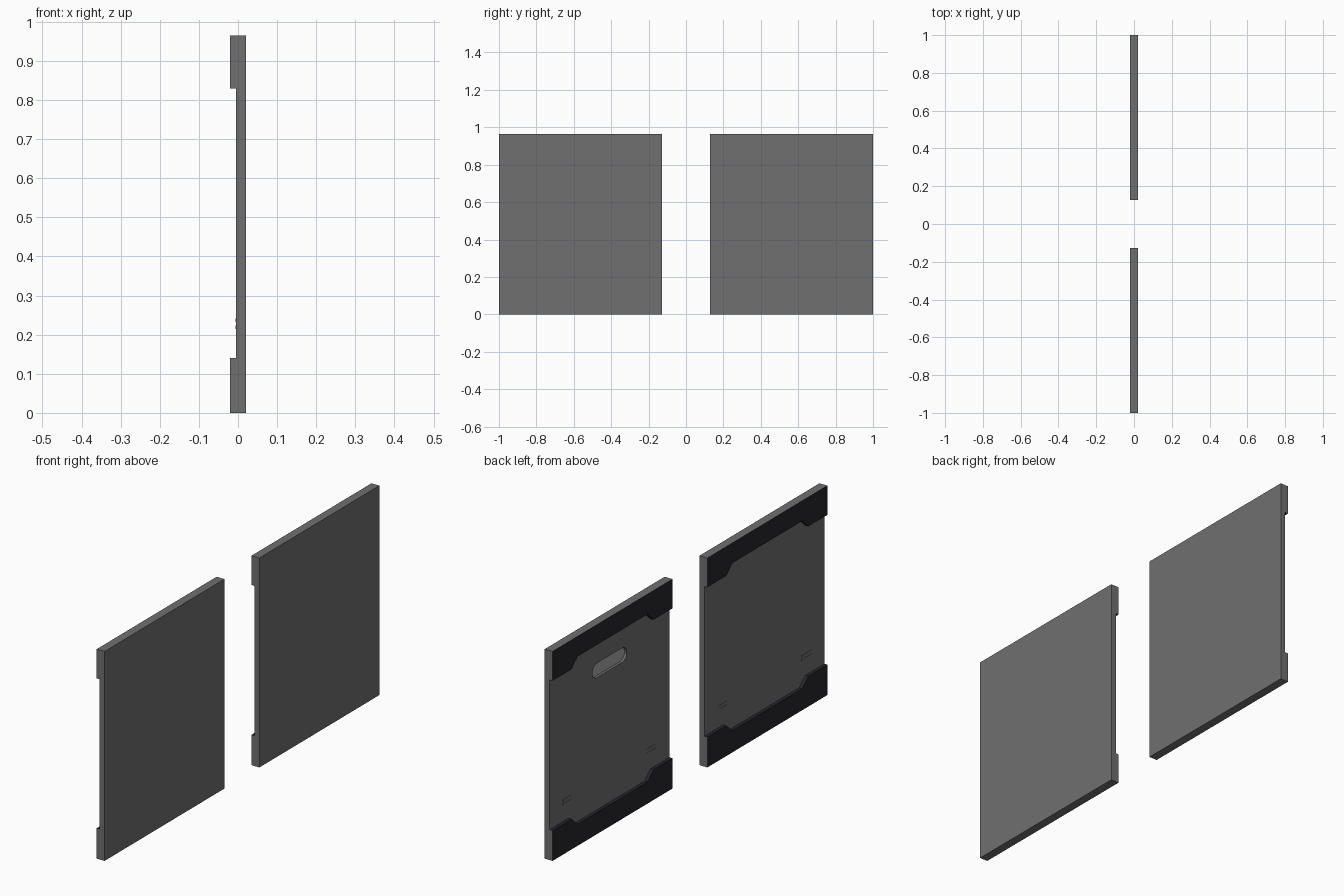
import bpy, bmesh, math

if "Cube" in bpy.data.objects:
    bpy.data.objects.remove(bpy.data.objects["Cube"])

Y0, Y1, H = 0.127, 1.0, 0.965      # panel span in y (mirrored for second panel), height
X_OUT, X_REC, X_BACK = -0.02, -0.005, 0.02


def material(name, rgb):
    m = bpy.data.materials.new(name)
    m.diffuse_color = (*rgb, 1)
    m.use_nodes = True
    m.node_tree.nodes["Principled BSDF"].inputs["Base Color"].default_value = m.diffuse_color
    return m


grey = material("panel grey", (0.16, 0.16, 0.16))
dark = material("trim black", (0.02, 0.02, 0.028))
light = material("recess light grey", (0.4, 0.4, 0.4))


def prism(name, outline, xa, xb, mats):
    """Extrude a (y, z) outline from xa to xb."""
    bm = bmesh.new()
    face = bm.faces.new([bm.verts.new((xa, y, z)) for y, z in outline])
    ext = bmesh.ops.extrude_face_region(bm, geom=[face])
    for v in ext["geom"]:
        if isinstance(v, bmesh.types.BMVert):
            v.co.x = xb
    bmesh.ops.recalc_face_normals(bm, faces=bm.faces)
    me = bpy.data.meshes.new(name)
    bm.to_mesh(me)
    bm.free()
    for m in mats:
        me.materials.append(m)
    ob = bpy.data.objects.new(name, me)
    bpy.context.collection.objects.link(ob)
    return ob


def rect(ya, yb, za, zb):
    return [(ya, za), (yb, za), (yb, zb), (ya, zb)]


def stadium(yc, zc, length, height, n=10):
    r, d = height / 2, (length - height) / 2
    pts = []
    for side, start in ((1, -math.pi / 2), (-1, math.pi / 2)):
        for i in range(n + 1):
            a = start + math.pi * i / n
            pts.append((yc + side * d + r * math.cos(a), zc + r * math.sin(a)))
    return pts


def trim(name, s, z_edge, z_end, z_mid):
    """Notched black band; only outer rim sides stay grey."""
    a, b = 0.138, 0.183
    pts = [(Y0, z_edge), (Y0, z_end), (Y0 + a, z_end), (Y0 + b, z_mid),
           (Y1 - b, z_mid), (Y1 - a, z_end), (Y1, z_end), (Y1, z_edge)]
    ob = prism(name, [(s * y, z) for y, z in pts], X_REC, X_OUT, [grey, dark])
    for p in ob.data.polygons:
        c, n = p.center, p.normal
        rim = abs(n.y) > 0.99 or abs(c.z - z_edge) < 1e-4
        p.material_index = 0 if rim or n.x > 0.5 else 1


for side, s in (("rear", 1), ("front", -1)):
    # main board
    board = prism(side + "_board", rect(s * Y0, s * Y1, 0, H), X_REC, X_BACK, [grey])
    # handle recess, on the rear panel only
    if s == 1:
        yc, zc = (Y0 + Y1) / 2, 0.742
        cutter = prism("handle_cutter", stadium(yc, zc, 0.25, 0.066), -0.03, 0.008, [grey])
        cutter.hide_render = True
        mod = board.modifiers.new("handle", "BOOLEAN")
        mod.object, mod.solver = cutter, "EXACT"
        bpy.context.view_layer.objects.active = board
        bpy.ops.object.modifier_apply(modifier=mod.name)
        bpy.data.objects.remove(cutter)
        prism("handle_recess_floor", stadium(yc, zc, 0.248, 0.064), 0.006, 0.009, [light])
    # black corner-notched bands
    trim(side + "_top_trim", s, H, 0.83, 0.872)
    trim(side + "_bottom_trim", s, 0, 0.14, 0.10)
    # small raised ribs near the lower corners
    for i, yc in enumerate((0.26, 0.87)):
        for row in range(2):
            z = 0.215 + 0.018 * row
            prism(f"{side}_rib_{i}_{row}",
                  rect(s * (yc - 0.035), s * (yc + 0.035), z, z + 0.008),
                  X_REC - 0.001, X_REC + 0.001, [grey])
